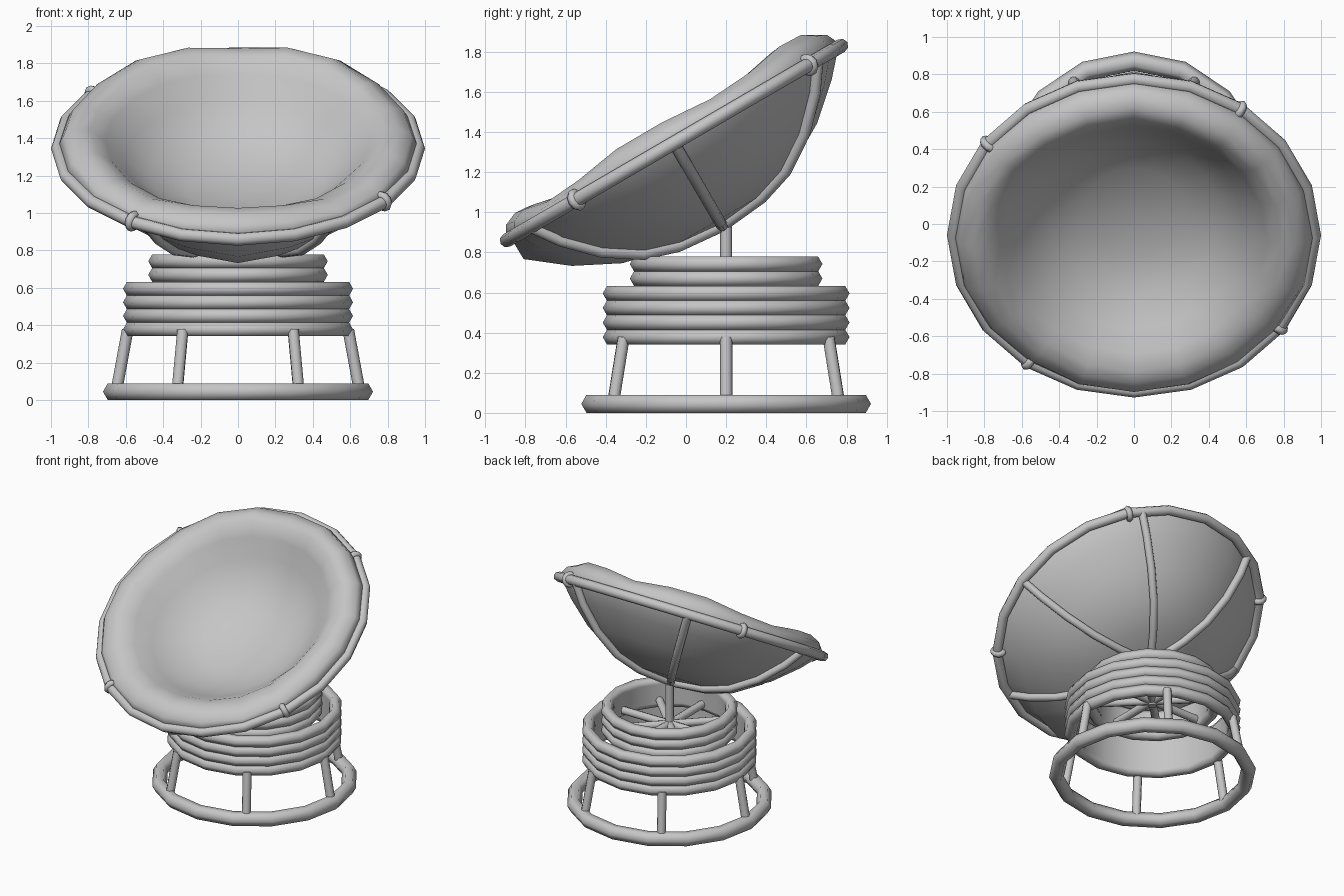
import bpy
from math import asin, sin, cos, pi, tau, radians
from mathutils import Matrix, Vector

cube = bpy.data.objects.get("Cube")
if cube:
    bpy.data.objects.remove(cube, do_unlink=True)

grey = bpy.data.materials.new("plain grey")
grey.use_nodes = True
grey.diffuse_color = (0.56, 0.56, 0.56, 1)
grey.node_tree.nodes["Principled BSDF"].inputs["Base Color"].default_value = (0.56, 0.56, 0.56, 1)

BASE = Matrix.Translation((0, 0.2, 0))
BOWL = Matrix.Translation((0, -0.06, 1.345)) @ Matrix.Rotation(radians(30.2), 4, 'X')


def make(name, verts, faces, matrix):
    mesh = bpy.data.meshes.new(name)
    mesh.from_pydata(verts, [], faces)
    mesh.validate()
    mesh.materials.append(grey)
    mesh.shade_smooth()
    obj = bpy.data.objects.new(name, mesh)
    obj.matrix_world = matrix
    bpy.context.collection.objects.link(obj)
    return obj


def polar(r, a, z):
    return (r * cos(a), r * sin(a), z)


def ring(name, major, minor, z, sides, matrix, minor_sides=6):
    """Round tube bent into a circle."""
    m = minor_sides
    verts = [polar(major + minor * cos(tau * j / m), tau * i / sides, z + minor * sin(tau * j / m))
             for i in range(sides) for j in range(m)]
    faces = [(i * m + j, (i + 1) % sides * m + j, (i + 1) % sides * m + (j + 1) % m, i * m + (j + 1) % m)
             for i in range(sides) for j in range(m)]
    make(name, verts, faces, matrix)


def liner(name, radius, bottom, top, matrix, sides=16):
    """Plain inner wall behind a stack of rings."""
    verts = [polar(radius, tau * i / sides, z) for i in range(sides) for z in (bottom, top)]
    n = 2 * sides
    faces = [(2 * i + 1, (2 * i + 3) % n, (2 * i + 2) % n, 2 * i) for i in range(sides)]
    make(name, verts, faces, matrix)


def rod(name, points, radius, matrix, sides=8):
    """Round tube swept along a path lying in an upright plane, closed at both ends."""
    pts = [Vector(p) for p in points]
    far = max(pts, key=lambda p: p.xy.length)
    across = Vector((-far.y, far.x, 0)).normalized() if far.xy.length > 0 else Vector((1, 0, 0))
    verts, faces = [], []
    for k, p in enumerate(pts):
        tangent = (pts[min(k + 1, len(pts) - 1)] - pts[max(k - 1, 0)]).normalized()
        side = tangent.cross(across)
        for j in range(sides):
            b = tau * j / sides
            verts.append(p + radius * (across * cos(b) + side * sin(b)))
    for k in range(len(pts) - 1):
        for j in range(sides):
            n = (j + 1) % sides
            faces.append((k * sides + j, k * sides + n, (k + 1) * sides + n, (k + 1) * sides + j))
    last = (len(pts) - 1) * sides
    faces += [tuple(reversed(range(sides))), tuple(range(last, last + sides))]
    obj = make(name, verts, faces, matrix)
    for poly in obj.data.polygons[-2:]:
        poly.use_smooth = False


# Floor ring and splayed legs
ring("floor_ring", 0.67, 0.052, 0.045, 16, BASE)
for i in range(6):
    a = tau * i / 6
    rod(f"leg_{i + 1}", [polar(0.65, a, 0.05), polar(0.59, a, 0.375)], 0.031, BASE)

# Stacked rings of the wide drum and the narrow collar, with their inner walls
for i in range(4):
    ring(f"drum_ring_{i + 1}", 0.573, 0.042, 0.378 + 0.0725 * i, 16, BASE)
for i in range(3):
    ring(f"collar_ring_{i + 1}", 0.438, 0.042, 0.597 + 0.0725 * i, 16, BASE)
liner("drum_wall", 0.53, 0.378, 0.596, BASE)
liner("collar_wall", 0.395, 0.597, 0.742, BASE)

# Spokes and centre post
for i in range(8):
    rod(f"spoke_{i + 1}", [(0, 0, 0.62), polar(0.44, tau * i / 8, 0.62)], 0.029, BASE)
rod("centre_post", [(0, 0, 0.58), (0, 0, 0.93)], 0.03, BASE)

# Tilted rim with its clips
RIM = 0.965
ring("bowl_rim", RIM, 0.035, 0, 20, BOWL, 8)
for i in range(4):
    a = radians(54 + 90 * i)
    place = BOWL @ Matrix.Rotation(a, 4, 'Z') @ Matrix.Translation((RIM - 0.01, 0, 0)) @ Matrix.Rotation(pi / 2, 4, 'X')
    ring(f"rim_clip_{i + 1}", 0.036, 0.023, 0, 10, place)

# Curved ribs under the bowl
rib = [(0.96, 0), (0.85, -0.135), (0.68, -0.285), (0.48, -0.4), (0.28, -0.455), (0, -0.478)]
for i in range(6):
    rod(f"bowl_rib_{i + 1}", [polar(r, tau * i / 6, h) for r, h in rib], 0.029, BOWL)

# Padded cushion: a closed profile turned around the bowl axis, resting just inside the ribs,
# with an uneven puffed edge and a sag at the front between two ribs
upper = [(0.27, -0.25), (0.47, -0.175), (0.61, -0.06), (0.71, 0.04), (0.79, 0.095),
         (0.86, 0.1), (0.93, 0.07), (0.955, 0.025)]
lower = [(0.93, -0.02)] + [(r - 0.012, h + 0.012) for r, h in rib[1:-1]]
profile = upper + lower
SIDES = 20
n = len(profile)
verts, faces = [], []
for i in range(SIDES):
    a = tau * i / SIDES
    puff = 1.08 + 0.3 * sin(a) + 0.22 * cos(5 * (asin(sin(a)) - pi / 3))
    sag = 1 + 0.12 * max(0, -sin(a)) ** 16
    verts += [polar(r, a, h * puff if h > 0 else h) for r, h in upper]
    verts += [polar(min(r * sag, 0.94), a, h) for r, h in lower]
verts += [(0, 0, -0.275), (0, 0, rib[-1][1] + 0.012)]
for i in range(SIDES):
    p, q = i * n, (i + 1) % SIDES * n
    faces += [(p + j, p + j + 1, q + j + 1, q + j) for j in range(n - 1)]
    faces += [(SIDES * n, p, q), (SIDES * n + 1, q + n - 1, p + n - 1)]
make("cushion", verts, faces, BOWL)
